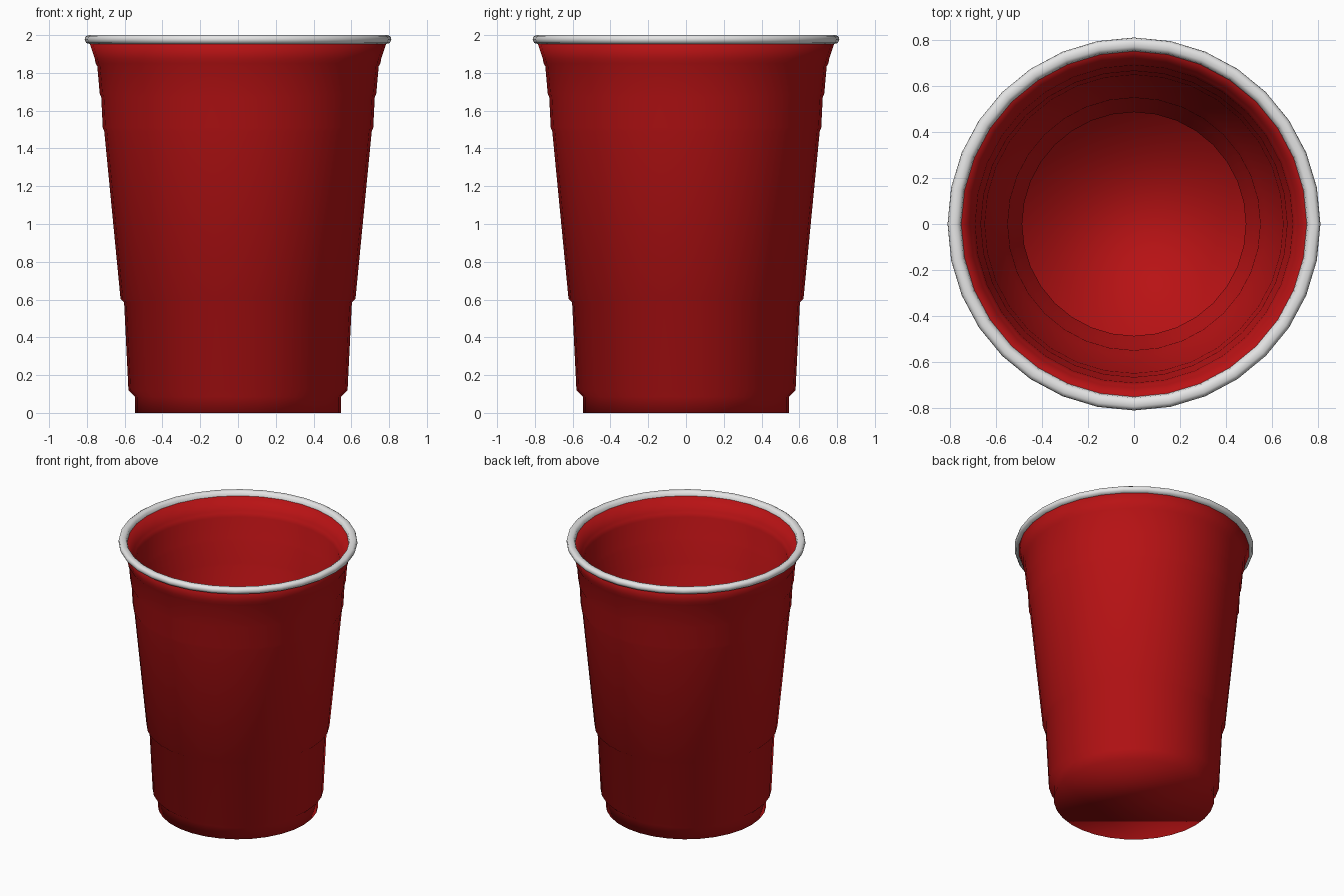
import bpy, bmesh, math

if "Cube" in bpy.data.objects:
    bpy.data.objects.remove(bpy.data.objects["Cube"])

SEGMENTS = 32


def material(name, rgb):
    m = bpy.data.materials.new(name)
    m.diffuse_color = (*rgb, 1.0)
    m.use_nodes = True
    m.node_tree.nodes["Principled BSDF"].inputs["Base Color"].default_value = m.diffuse_color
    return m


def lathe(name, profile, mat, cap_ends=False):
    """Revolve a list of (radius, height) points around z."""
    bm = bmesh.new()
    rings = []
    for r, z in profile:
        rings.append([bm.verts.new((r * math.cos(2 * math.pi * i / SEGMENTS),
                                    r * math.sin(2 * math.pi * i / SEGMENTS), z))
                      for i in range(SEGMENTS)])
    for a, b in zip(rings, rings[1:]):
        for i in range(SEGMENTS):
            j = (i + 1) % SEGMENTS
            bm.faces.new((a[i], a[j], b[j], b[i]))
    if cap_ends:
        bm.faces.new(rings[0][::-1])   # underside
        bm.faces.new(rings[-1])        # inside floor
    for f in bm.faces:
        f.smooth = True
    mesh = bpy.data.meshes.new(name)
    bm.to_mesh(mesh)
    bm.free()
    mesh.materials.append(mat)
    ob = bpy.data.objects.new(name, mesh)
    bpy.context.collection.objects.link(ob)
    return ob


red = material("cup red", (0.48, 0.006, 0.007))
white = material("rim white", (0.78, 0.78, 0.78))

# Cup wall: outside going up, then inside going down
outer = [(0.545, 0.0), (0.545, 0.085), (0.58, 0.12), (0.603, 0.585),
         (0.622, 0.605), (0.708, 1.49), (0.716, 1.51), (0.724, 1.67),
         (0.732, 1.69), (0.745, 1.835), (0.754, 1.85), (0.758, 1.875),
         (0.785, 1.955)]
inner = [(0.752, 1.97), (0.715, 1.88), (0.703, 1.865), (0.692, 1.84),
         (0.677, 1.69), (0.667, 1.67), (0.659, 1.51), (0.650, 1.49),
         (0.575, 0.635), (0.550, 0.605), (0.527, 0.14), (0.487, 0.10),
         (0.487, 0.055)]
# the wall is built as two skins joined under the rim
lathe("cup_wall", outer + inner, red, cap_ends=True)

# Rolled white rim
lathe("rolled_rim", [(0.783, 1.953), (0.804, 1.958), (0.812, 1.975),
                     (0.808, 1.992), (0.795, 2.0), (0.772, 2.0),
                     (0.757, 1.99), (0.752, 1.968)], white)
